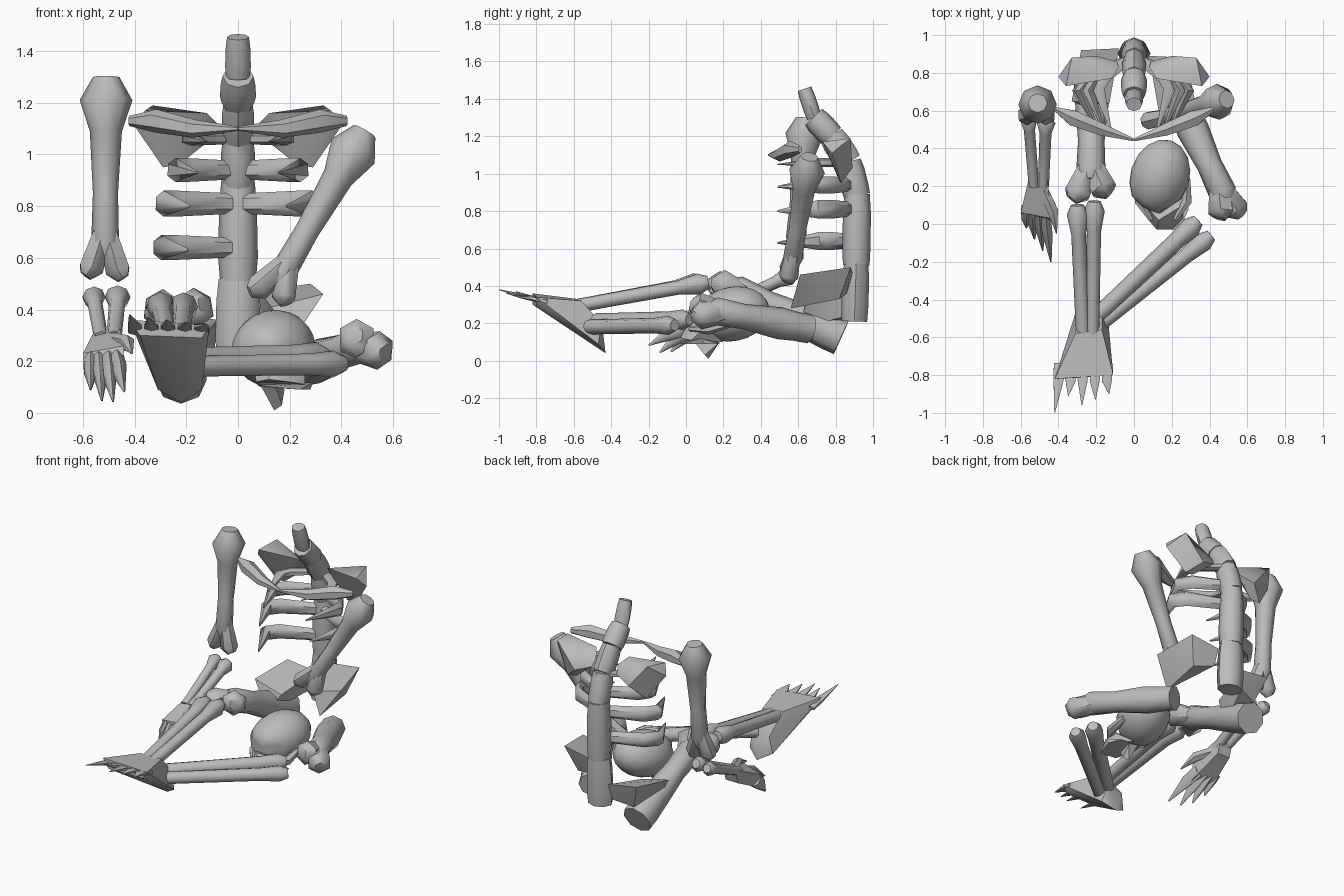
import bpy
import bmesh
import math
from mathutils import Vector, Matrix

default_cube = bpy.data.objects.get("Cube")
if default_cube:
    bpy.data.objects.remove(default_cube, do_unlink=True)

# One plain bone colour
bone_grey = bpy.data.materials.new("bone_grey")
bone_grey.use_nodes = True
grey = (.5, .5, .5, 1)
bone_grey.diffuse_color = grey
bone_grey.node_tree.nodes["Principled BSDF"].inputs["Base Color"].default_value = grey


def finish(name, bm, angle=50):
    """Turn a bmesh into a smooth-shaded object with sharp hard edges."""
    bmesh.ops.recalc_face_normals(bm, faces=bm.faces[:])
    mesh = bpy.data.meshes.new(name)
    bm.to_mesh(mesh)
    bm.free()
    mesh.materials.append(bone_grey)
    mesh.shade_smooth()
    mesh.set_sharp_from_angle(angle=math.radians(angle))
    obj = bpy.data.objects.new(name, mesh)
    bpy.context.scene.collection.objects.link(obj)
    return obj


def add_loft(bm, centres, widths, heights=None, sides=8):
    """Skin a row of elliptical rings along a path and cap both ends."""
    heights = heights or widths
    centres = [Vector(c) for c in centres]
    whole = (centres[-1] - centres[0]).normalized()
    hint = Vector((0, 1, 0)) if abs(whole.z) > .7 else Vector((0, 0, 1))
    last = len(centres) - 1
    rings = []
    for i, centre in enumerate(centres):
        tangent = centres[min(i + 1, last)] - centres[max(i - 1, 0)]
        across = hint.cross(tangent).normalized()
        upward = tangent.cross(across).normalized()
        ring = []
        for k in range(sides):
            turn = math.tau * k / sides
            offset = across * math.sin(turn) * widths[i] + upward * math.cos(turn) * heights[i]
            ring.append(bm.verts.new(centre + offset))
        rings.append(ring)
    for lower, upper in zip(rings, rings[1:]):
        for k in range(sides):
            following = (k + 1) % sides
            bm.faces.new((lower[k], lower[following], upper[following], upper[k]))
    bm.faces.new(rings[0])
    bm.faces.new(rings[-1])


def loft(name, centres, widths, heights=None, sides=8):
    bm = bmesh.new()
    add_loft(bm, centres, widths, heights, sides)
    return finish(name, bm)


def hull(name, points, mirror=1, shift=(0, 0, 0)):
    """Faceted solid wrapped around a few corner points."""
    bm = bmesh.new()
    for x, y, z in points:
        bm.verts.new(Vector((x * mirror, y, z)) + Vector(shift))
    bmesh.ops.convex_hull(bm, input=bm.verts[:])
    loose = [v for v in bm.verts if not v.link_faces]
    bmesh.ops.delete(bm, geom=loose, context='VERTS')
    return finish(name, bm, 40)


def limb_bone(name, head, end, head_radius, shaft_radius, knuckles, tip=.5):
    """Long bone: swollen head, slim shaft and two knuckles at the far end."""
    head, end = Vector(head), Vector(end)
    bm = bmesh.new()
    steps = (0, .12, .28, .6, .86, .93)
    radii = (head_radius * tip, head_radius, shaft_radius * 1.15,
             shaft_radius * .9, shaft_radius, shaft_radius * .6)
    add_loft(bm, [head.lerp(end, t) for t in steps], radii)
    for knuckle in knuckles:
        knuckle = Vector(knuckle)
        start = head.lerp(end, .76)
        swell = head.lerp(end, .9).lerp(knuckle, .7)
        add_loft(bm, (start, swell, knuckle),
                 (shaft_radius * .7, shaft_radius, shaft_radius * .5), sides=6)
    return finish(name, bm)


def thin_bone(name, start, end, start_radius, end_radius):
    """Slim strut that swells at the start."""
    start, end = Vector(start), Vector(end)
    loft(name, [start.lerp(end, t) for t in (0, .07, .22, .8, 1)],
         (start_radius * .6, start_radius, end_radius * 1.05, end_radius, end_radius))


# Spine: overlapping barrel-shaped sections, curving forward at the neck
joints = [(.9, .21), (.91, .51), (.915, .88), (.87, 1.06), (.78, 1.2), (.685, 1.3), (.635, 1.45)]
sizes = [.088, .077, .068, .064, .07, .05]
depths = [.072, .075, .074, .074, .07, .042]
for number, (size, depth) in enumerate(zip(sizes, depths)):
    low = Vector((0, *joints[number]))
    high = Vector((0, *joints[number + 1]))
    path = [low.lerp(high, t) for t in (0, .25, .75, 1.03)]
    loft("spine_section_" + str(number + 1), path,
         [size * f for f in (.9, 1, .95, .85)], [depth * f for f in (.95, 1, 1, .9)])

# Ribs: flat wedges that reach out, then turn forward to pointed ends
ribs = [(1.06, .2, .025, "both"), (.94, .26, .046, "both"),
        (.81, .31, .05, "both"), (.64, .32, .048, "right")]
for side, s in (("left", 1), ("right", -1)):
    for number, (z, reach, height, present) in enumerate(ribs):
        if present in ("both", side):
            path = [(s * .03, .87, z), (s * reach * .75, .78, z), (s * reach * .93, .71, z),
                    (s * reach * .6, .49, z - .01)]
            loft(side + "_rib_" + str(number + 1), path, (.03, .035, .035, .004),
                 [height * f for f in (.8, 1, 1, .1)], sides=6)

    # Shoulder blades and collar bones
    hull(side + "_shoulder_blade",
         [(.08, .83, 1.12), (.2, .89, 1.03), (.29, .83, .95), (.23, .82, .96), (.33, .88, 1.19),
          (.4, .78, 1.11), (.36, .73, 1.17), (.12, .77, 1.16), (.09, .86, 1.07)], s)
    loft(side + "_collar_bone",
         [(0, .445, 1.1), (s * .17, .5, 1.1), (s * .32, .56, 1.13), (s * .42, .61, 1.13)],
         (.008, .037, .048, .012), (.008, .035, .045, .02), sides=6)

    # Hip wings, the right one sunk a little lower
    sink = (0, .04, -.11) if side == "right" else (0, 0, 0)
    hull(side + "_hip_wing",
         [(.33, .61, .46), (.21, .56, .28), (.28, .88, .5), (.08, .89, .47),
          (.09, .86, .36), (.13, .6, .41), (.22, .82, .33)], s, sink)

# Upper arms
limb_bone("right_upper_arm", (-.51, .64, 1.3), (-.515, .58, .55), .102, .054,
          [(-.59, .57, .53), (-.445, .57, .52)])
limb_bone("left_upper_arm", (.49, .66, 1.09), (.12, .555, .45), .096, .052,
          [(.045, .54, .47), (.185, .54, .42)])

# Right forearm
thin_bone("right_forearm_outer", (-.56, .58, .46), (-.53, .2, .29), .045, .028)
thin_bone("right_forearm_inner", (-.465, .56, .46), (-.48, .2, .29), .05, .03)

# Right hand: deep tapered palm, four pointed fingers and a thumb
hull("right_palm", [(-.55, .27, .33), (-.46, .27, .34), (-.46, .24, .23), (-.55, .24, .23),
                    (-.6, .06, .23), (-.44, .03, .26), (-.45, .0, .14), (-.58, .04, .13)])
for number in range(4):
    across = number / 3
    knuckle = Vector((-.57 + .1 * across, .08 - .03 * across, .2))
    fingertip = Vector((-.57 + .13 * across, -.02 - .18 * across, .09 - .05 * math.sin(across * 3)))
    loft("right_finger_" + str(number + 1),
         [knuckle, knuckle.lerp(fingertip, .4) + Vector((0, 0, .01)), fingertip],
         (.032, .03, .004), (.05, .045, .004), sides=6)
loft("right_thumb", [(-.48, .18, .28), (-.43, .07, .27), (-.41, -.05, .23)],
     (.03, .032, .003), sides=6)

# Thighs
limb_bone("left_thigh", (.235, .66, .17), (.51, .08, .28), .078, .075,
          [(.57, .05, .23), (.45, .03, .3)], 1)
limb_bone("right_thigh", (-.22, .83, .125), (-.23, .18, .42), .098, .078,
          [(-.33, .13, .41), (-.13, .16, .42)], 1)

# Shins, both resting on the one foot
thin_bone("left_shin", (.34, .02, .22), (-.19, -.48, .21), .055, .044)
thin_bone("left_shin_strut", (.41, -.06, .19), (-.18, -.53, .18), .052, .04)
thin_bone("right_shin", (-.3, .1, .42), (-.27, -.6, .29), .058, .037)
thin_bone("right_shin_strut", (-.21, .12, .42), (-.22, -.6, .29), .056, .036)

# Foot: wedge from heel to ball, ending in pointed toes
hull("right_foot", [(-.31, -.58, .33), (-.17, -.56, .32), (-.29, -.46, .2), (-.17, -.45, .2),
                    (-.22, -.43, .04), (-.31, -.47, .09), (-.14, -.47, .09),
                    (-.42, -.82, .36), (-.11, -.8, .34), (-.38, -.82, .3), (-.14, -.8, .29)])
toe_reach = (1, .91, .96, .93, .9)
for number, reach in enumerate(toe_reach):
    x = -.395 + number * .064
    loft("right_toe_" + str(number + 1),
         [(x, -.74, .315), (x - .005, -.83, .335), (x - .025 + number * .008, -reach, .38 - number * .01)],
         (.034, .03, .002), (.015, .014, .002), sides=6)

# Skull in the lap: cranium with eye sockets pressed in
bm = bmesh.new()
placing = (Matrix.Translation((.137, .25, .25)) @ Matrix.Rotation(-.3, 4, 'Z')
           @ Matrix.Rotation(.2, 4, 'X') @ Matrix.Diagonal((.157, .205, .145, 1)))
bmesh.ops.create_uvsphere(bm, u_segments=16, v_segments=12, radius=1, matrix=placing)
for socket in (Vector((.06, .08, .23)), Vector((.19, .06, .22))):
    for v in bm.verts:
        closeness = 1 - (v.co - socket).length / .06
        if closeness > 0:
            v.co.y += .06 * closeness
finish("cranium", bm)

# Face, cheek bones and pointed jaw
hull("upper_jaw", [(.06, .1, .19), (.26, .1, .18), (.13, .02, .22), (.07, .03, .12),
                   (.26, .03, .11), (.12, -.03, .13), (.2, -.03, .12), (.17, .2, .1)])
hull("lower_jaw", [(.07, .07, .11), (.29, .08, .12), (.12, -.03, .1), (.24, -.03, .09),
                   (.25, .18, .09), (.09, .17, .1), (.28, .1, .09)])
hull("chin", [(.08, .06, .12), (.14, .03, .12), (.17, .1, .03), (.14, .12, .01),
              (.12, .18, .1), (.18, .17, .09)])
for side, x in (("left", .28), ("right", .03)):
    loft(side + "_cheek_bone", [(x, .24, .2), (x, .12, .17), ((x + .15) / 2, .02, .17)],
         (.02, .03, .012), sides=6)
